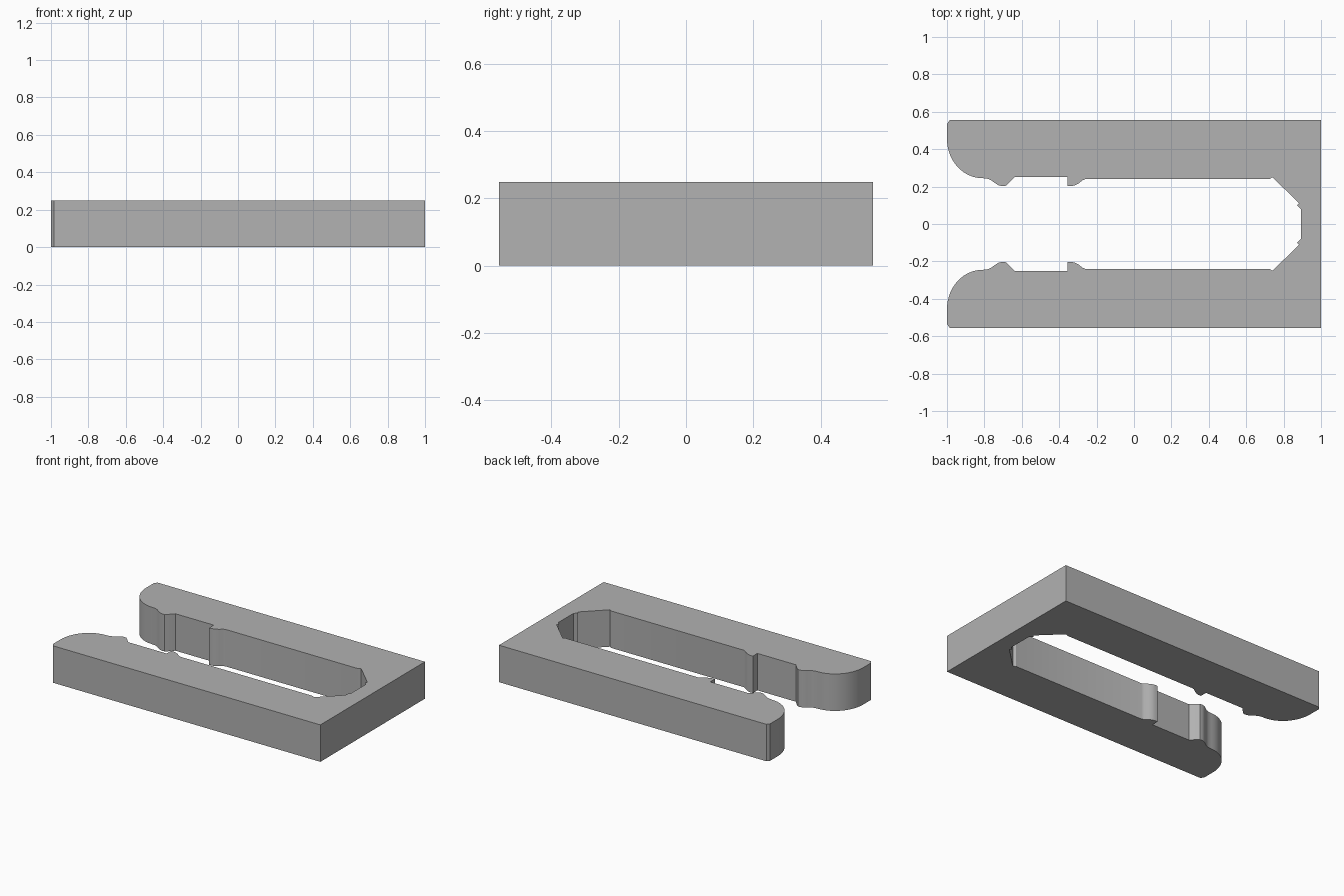
import bpy, bmesh, math

if "Cube" in bpy.data.objects:
    bpy.data.objects.remove(bpy.data.objects["Cube"])

HEIGHT = 0.248

# Flat grey
grey = bpy.data.materials.new("grey")
grey.diffuse_color = (0.445, 0.445, 0.445, 1)
grey.use_nodes = True
grey.node_tree.nodes["Principled BSDF"].inputs["Base Color"].default_value = grey.diffuse_color

# Half outline of the clip: outer corner, then rounded arm tip
half = [(1.0, 0.555), (-0.985, 0.555), (-1.0, 0.535)]
for i in range(15):
    a = math.radians(180 + 90 * i / 14)
    half.append((-0.81 + 0.19 * math.cos(a), 0.455 + 0.21 * math.sin(a)))
# Rounded catch near the tip
half += [(-0.785, 0.243), (-0.765, 0.235), (-0.745, 0.22), (-0.725, 0.207),
         (-0.705, 0.202), (-0.688, 0.203), (-0.675, 0.213), (-0.64, 0.25)]
# Stepped catch with a sloped back
half += [(-0.355, 0.25), (-0.355, 0.202), (-0.335, 0.202), (-0.315, 0.207),
         (-0.295, 0.218), (-0.275, 0.234), (-0.26, 0.24)]
# Inner slot wall, corner relief, chamfer and end notch
half += [(0.725, 0.24), (0.74, 0.25), (0.882, 0.112), (0.872, 0.1), (0.892, 0.08)]

# Mirror the half across the centre line and extrude it
outline = half + [(x, -y) for x, y in reversed(half)]
bm = bmesh.new()
base = bm.faces.new([bm.verts.new((x, y, 0)) for x, y in outline])
result = bmesh.ops.extrude_face_region(bm, geom=[base], use_keep_orig=True)
top = [v for v in result["geom"] if isinstance(v, bmesh.types.BMVert)]
bmesh.ops.translate(bm, verts=top, vec=(0, 0, HEIGHT))
bmesh.ops.recalc_face_normals(bm, faces=bm.faces)

mesh = bpy.data.meshes.new("clip_body")
bm.to_mesh(mesh)
bm.free()
mesh.materials.append(grey)
body = bpy.data.objects.new("clip_body", mesh)
bpy.context.collection.objects.link(body)

# Smooth the curved walls, keep the corners sharp
bpy.context.view_layer.objects.active = body
body.select_set(True)
bpy.ops.object.shade_smooth_by_angle(angle=math.radians(25))
